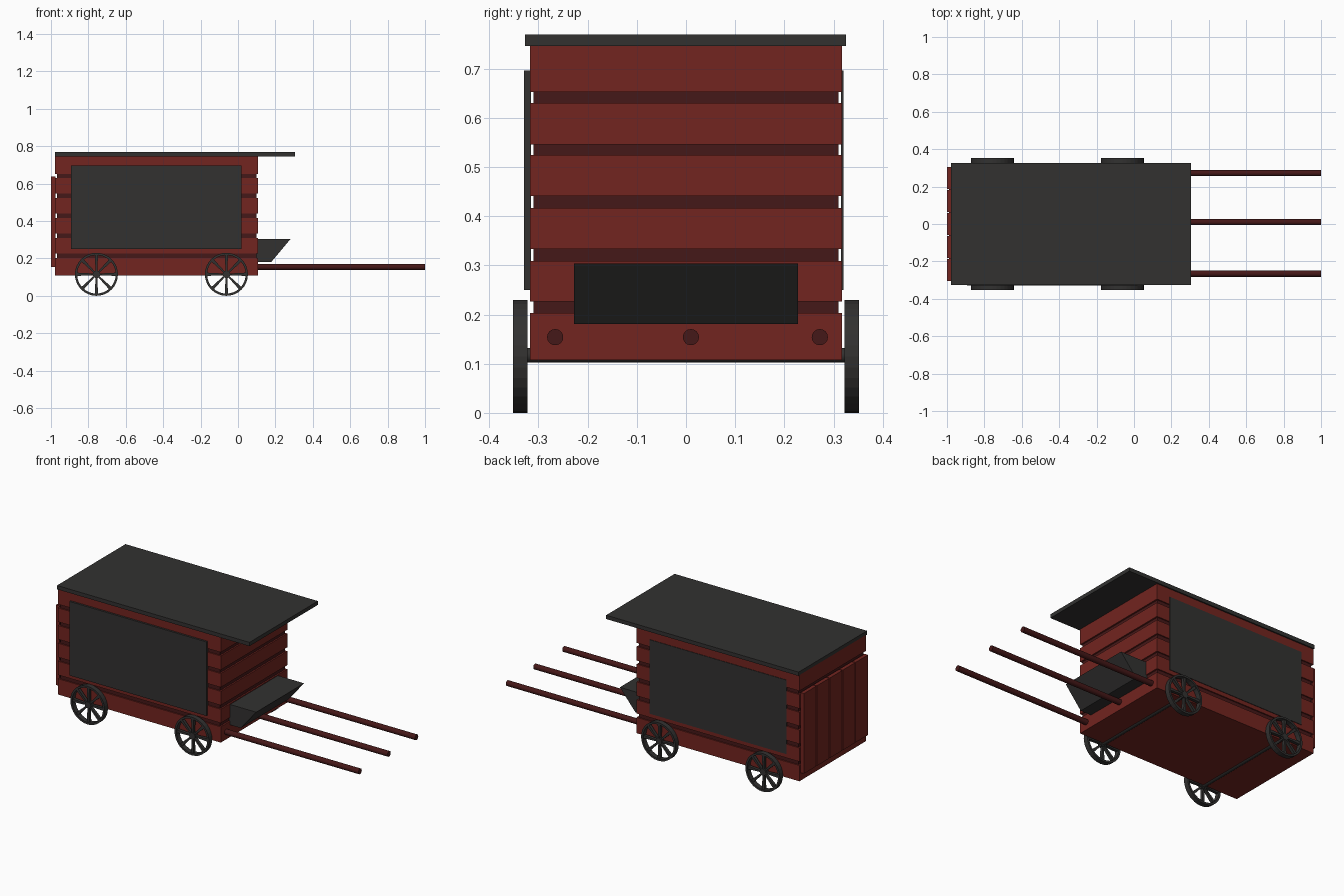
import bpy, bmesh, math
from mathutils import Matrix, Vector

if "Cube" in bpy.data.objects:
    bpy.data.objects.remove(bpy.data.objects["Cube"])


def material(name, rgb):
    m = bpy.data.materials.new(name)
    m.diffuse_color = (*rgb, 1)
    m.use_nodes = True
    m.node_tree.nodes["Principled BSDF"].inputs["Base Color"].default_value = m.diffuse_color
    return m


RED = material("red_wood", (0.17, 0.018, 0.014))
DARK = material("dark_red_wood", (0.06, 0.009, 0.009))
IRON = material("dark_iron", (0.032, 0.031, 0.03))


def finish(bm, name, mat):
    bmesh.ops.recalc_face_normals(bm, faces=bm.faces[:])
    me = bpy.data.meshes.new(name)
    bm.to_mesh(me)
    bm.free()
    me.materials.append(mat)
    ob = bpy.data.objects.new(name, me)
    bpy.context.collection.objects.link(ob)
    return ob


def box(name, mat, x, y, z):
    bm = bmesh.new()
    size = (x[1] - x[0], y[1] - y[0], z[1] - z[0])
    mid = Vector((sum(x), sum(y), sum(z))) / 2
    bmesh.ops.create_cube(bm, size=1, matrix=Matrix.Translation(mid) @ Matrix.Diagonal((*size, 1)))
    return finish(bm, name, mat)


def extrude_profile(bm, pts, y0, y1):
    # closed prism from an x-z outline
    f = bm.faces.new([bm.verts.new((px, y0, pz)) for px, pz in pts])
    g = bmesh.ops.extrude_face_region(bm, geom=[f])["geom"]
    bmesh.ops.translate(bm, vec=(0, y1 - y0, 0), verts=[v for v in g if isinstance(v, bmesh.types.BMVert)])


def rod(name, mat, start, end, r, n=16):
    a, b = Vector(start), Vector(end)
    d = b - a
    bm = bmesh.new()
    bmesh.ops.create_cone(bm, cap_ends=True, segments=n, radius1=r, radius2=r, depth=d.length,
                          matrix=Matrix.Translation((a + b) / 2) @ d.to_track_quat('Z', 'Y').to_matrix().to_4x4())
    ob = finish(bm, name, mat)
    for p in ob.data.polygons:
        p.use_smooth = len(p.vertices) == 4
    return ob


# Body: dark core with raised horizontal boards all round
box("body_core", DARK, (-0.968, 0.098), (-0.31, 0.31), (0.112, 0.746))
boards = [(0.108, 0.203), (0.226, 0.309), (0.333, 0.417), (0.441, 0.524), (0.546, 0.63), (0.652, 0.748)]
for i, z in enumerate(boards):
    box(f"body_board_{i}", RED, (-0.978, 0.107), (-0.317, 0.317), z)

# Roof with front overhang
box("roof", IRON, (-0.978, 0.305), (-0.327, 0.325), (0.746, 0.769))

# Side panels
for side, y in (("front", (-0.329, -0.315)), ("back", (0.315, 0.32))):
    box(f"side_panel_{side}", IRON, (-0.893, 0.019), y, (0.25, 0.696))

# Rear door made of vertical boards
box("door_backing", DARK, (-0.99, -0.977), (-0.303, 0.303), (0.158, 0.635))
pitch = 0.616 / 5
for i in range(5):
    y = -0.308 + i * pitch
    box(f"door_board_{i}", RED, (-1.0, -0.977), (y + 0.003, y + pitch - 0.003), (0.155, 0.638))

# Footboard wedge at the front
bm = bmesh.new()
extrude_profile(bm, [(0.10, 0.181), (0.178, 0.181), (0.281, 0.304), (0.10, 0.304)], -0.228, 0.228)
finish(bm, "footboard", IRON)

# Draw shafts
for i, y in enumerate((-0.266, 0.01, 0.272)):
    rod(f"shaft_{i}", DARK, (0.09, y, 0.154), (1.0, y, 0.154), 0.0165)


def wheel(name, cx, y0, y1, r=0.115, n=32):
    bm = bmesh.new()
    # rim as a closed ring of four loops
    section = [(r, y0), (r, y1), (r - 0.012, y1), (r - 0.012, y0)]
    rings = []
    for i in range(n):
        a = 2 * math.pi * i / n
        rings.append([bm.verts.new((cx + q * math.sin(a), y, r + q * math.cos(a))) for q, y in section])
    for i in range(n):
        p, q = rings[i], rings[(i + 1) % n]
        for k in range(4):
            bm.faces.new((p[k], q[k], q[(k + 1) % 4], p[(k + 1) % 4]))
    # spokes flaring toward the rim
    for i in range(8):
        a = math.pi * i / 4
        s, c = math.sin(a), math.cos(a)
        outline = [(-0.004, 0.01), (0.004, 0.01), (0.009, r - 0.008), (-0.009, r - 0.008)]
        pts = [(cx + u * c + v * s, r - u * s + v * c) for u, v in outline]
        extrude_profile(bm, pts, y0 + 0.006, y1 - 0.006)
    # hub
    hub = [(cx + 0.02 * math.cos(math.pi * i / 8), r + 0.02 * math.sin(math.pi * i / 8)) for i in range(16)]
    extrude_profile(bm, hub, y0 + 0.003, y1 - 0.003)
    finish(bm, name, IRON)


# Wheels and axles
for label, cx in (("rear", -0.757), ("fore", -0.062)):
    wheel(f"{label}_wheel_front", cx, -0.352, -0.322)
    wheel(f"{label}_wheel_back", cx, 0.322, 0.352)
    rod(f"{label}_axle", IRON, (cx, -0.335, 0.117), (cx, 0.335, 0.117), 0.015)
